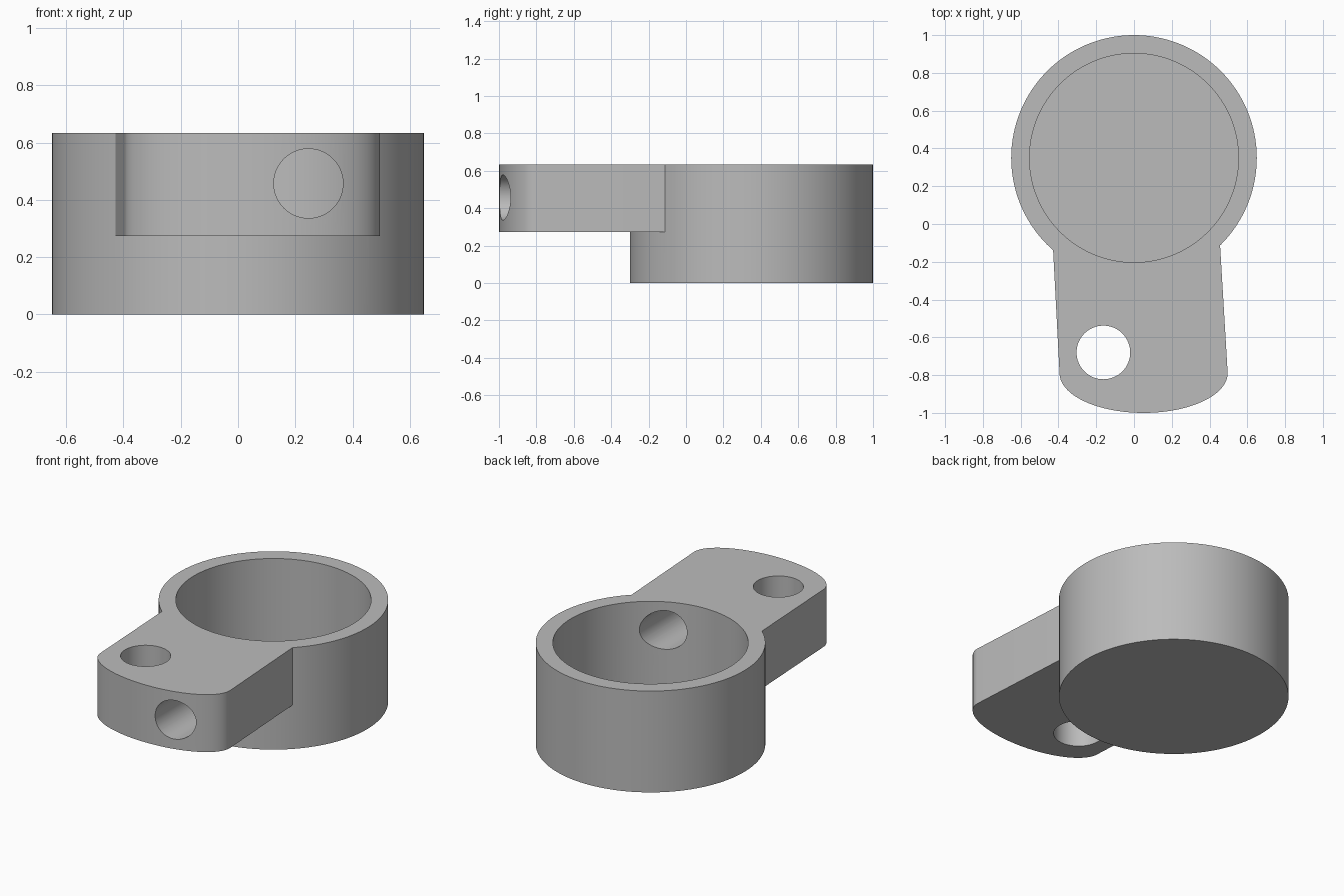
import bpy
import bmesh
import math
from mathutils import Matrix, Vector

cube = bpy.data.objects.get("Cube")
if cube:
    bpy.data.objects.remove(cube)

TOP = 0.633
CUP_Y = 0.35
ARM_BOTTOM = 0.274

grey = bpy.data.materials.new("neutral grey")
grey.use_nodes = True
colour = (0.5, 0.5, 0.5, 1)
grey.diffuse_color = colour
grey.node_tree.nodes["Principled BSDF"].inputs["Base Color"].default_value = colour


def prism(name, outline, z0, z1):
    """Extrude a flat outline from z0 up to z1."""
    bm = bmesh.new()
    face = bm.faces.new([bm.verts.new((x, y, z0)) for x, y in outline])
    ext = bmesh.ops.extrude_face_region(bm, geom=[face])
    verts = [v for v in ext["geom"] if isinstance(v, bmesh.types.BMVert)]
    bmesh.ops.translate(bm, verts=verts, vec=(0, 0, z1 - z0))
    bmesh.ops.recalc_face_normals(bm, faces=bm.faces)
    mesh = bpy.data.meshes.new(name)
    bm.to_mesh(mesh)
    bm.free()
    mesh.materials.append(grey)
    obj = bpy.data.objects.new(name, mesh)
    bpy.context.collection.objects.link(obj)
    return obj


def arc(cx, cy, rx, ry, start, end, n):
    angles = [start + (end - start) * i / n for i in range(n + 1)]
    return [(cx + rx * math.cos(a), cy + ry * math.sin(a)) for a in angles]


def circle(cx, cy, r, n=128):
    return arc(cx, cy, r, r, 0, math.tau, n)[:-1]


def combine(target, tool, operation):
    """Apply a boolean and discard the tool."""
    mod = target.modifiers.new(operation, 'BOOLEAN')
    mod.operation = operation
    mod.solver = 'EXACT'
    mod.object = tool
    bpy.context.view_layer.objects.active = target
    bpy.ops.object.modifier_apply(modifier=mod.name)
    bpy.data.objects.remove(tool)


# Round cup body
body = prism("cup_with_arm", circle(0, CUP_Y, 0.65), 0, TOP)

# Slightly skewed arm with a half-elliptical tip
tip = arc(0.051, -0.79, 0.445, 0.21, math.pi, math.tau, 64)
arm = prism("arm", tip + [(0.446, 0.05), (-0.438, 0.05)], ARM_BOTTOM, TOP)
combine(body, arm, 'UNION')

# Cup cavity
combine(body, prism("cavity", circle(0, CUP_Y, 0.553), 0.1, 1), 'DIFFERENCE')

# Vertical hole through the arm
combine(body, prism("vertical_hole", circle(-0.162, -0.68, 0.142, 64), 0.1, 1), 'DIFFERENCE')

# Horizontal hole from the arm tip into the cup
bore = prism("horizontal_hole", circle(0, 0, 0.121, 64), 0, 1.4)
bore.data.transform(Matrix.Translation(Vector((0.246, 0.2, 0.457))) @ Matrix.Rotation(math.pi / 2, 4, 'X'))
combine(body, bore, 'DIFFERENCE')

# Smooth round walls, sharp rims
bpy.ops.object.select_all(action='DESELECT')
body.select_set(True)
bpy.context.view_layer.objects.active = body
bpy.ops.object.shade_smooth_by_angle(angle=math.radians(30))
